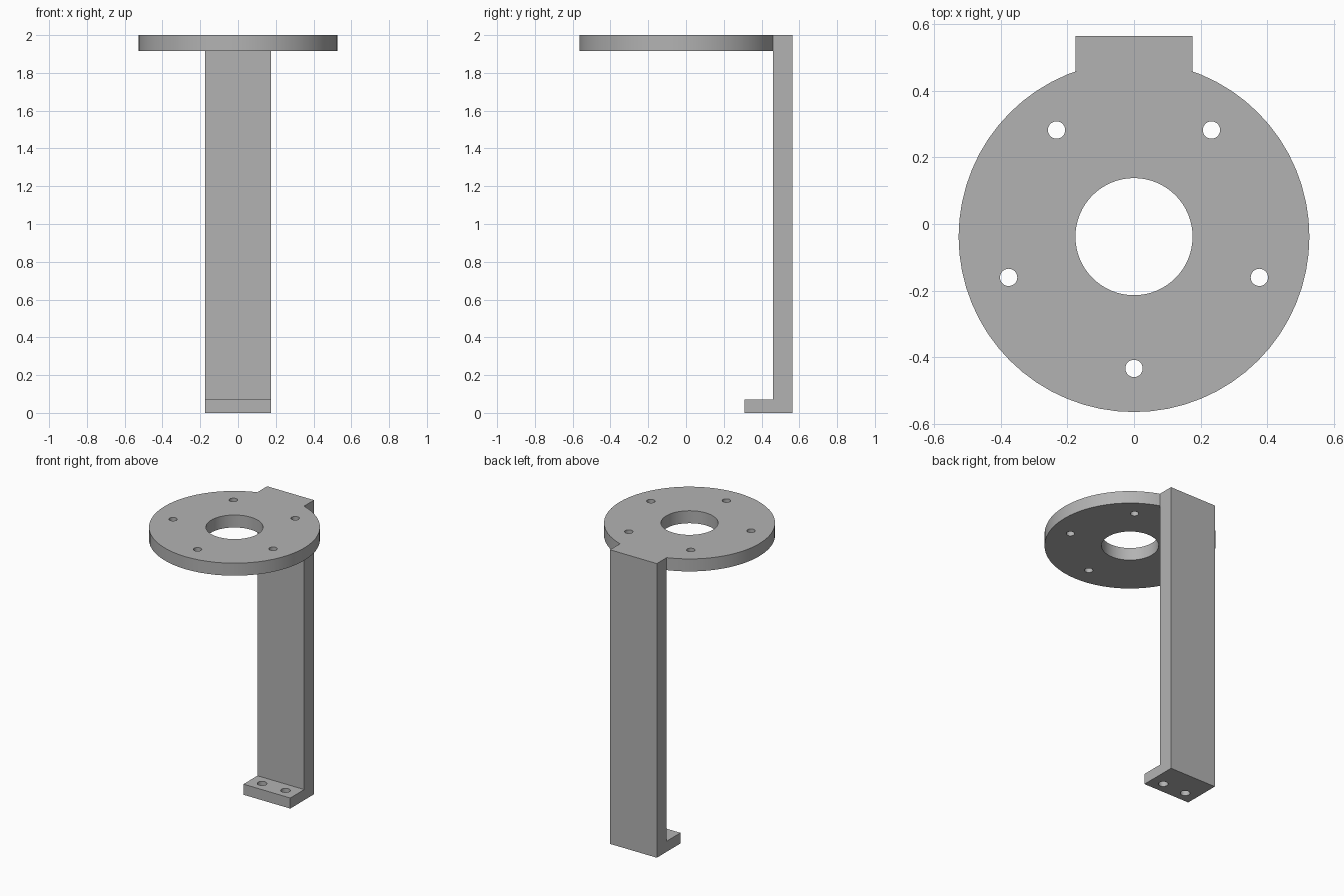
import bpy
import bmesh
from math import sin, cos, tau, radians
from mathutils import Matrix

cube = bpy.data.objects.get("Cube")
if cube:
    bpy.data.objects.remove(cube, do_unlink=True)

TOP = 2.0
PLATE_Y, PLATE_R, PLATE_BOTTOM = -0.038, 0.527, 1.915
HALF_W = 0.176
POST_FRONT, BACK = 0.46, 0.565
FOOT_FRONT, FOOT_TOP = 0.31, 0.072

grey = bpy.data.materials.new("plain grey")
grey.use_nodes = True
colour = (0.45, 0.45, 0.45, 1)
grey.diffuse_color = colour
grey.node_tree.nodes["Principled BSDF"].inputs["Base Color"].default_value = colour


def finish(bm, name):
    bmesh.ops.recalc_face_normals(bm, faces=bm.faces)
    mesh = bpy.data.meshes.new(name)
    bm.to_mesh(mesh)
    bm.free()
    mesh.materials.append(grey)
    obj = bpy.data.objects.new(name, mesh)
    bpy.context.collection.objects.link(obj)
    return obj


def add_cylinder(bm, x, y, low, high, radius, sides):
    bmesh.ops.create_cone(bm, cap_ends=True, segments=sides, radius1=radius,
                          radius2=radius, depth=high - low,
                          matrix=Matrix.Translation((x, y, (low + high) / 2)))


def boolean(target, tool, operation):
    mod = target.modifiers.new(operation.lower(), "BOOLEAN")
    mod.operation = operation
    mod.solver = "EXACT"
    mod.object = tool
    bpy.context.view_layer.objects.active = target
    bpy.ops.object.modifier_apply(modifier=mod.name)
    bpy.data.objects.remove(tool, do_unlink=True)


# Upright post with its foot, one L-shaped side profile pulled across the width
profile = [(FOOT_FRONT, 0), (BACK, 0), (BACK, TOP), (POST_FRONT, TOP),
           (POST_FRONT, FOOT_TOP), (FOOT_FRONT, FOOT_TOP)]
bm = bmesh.new()
side = bm.faces.new([bm.verts.new((-HALF_W, y, z)) for y, z in profile])
pulled = bmesh.ops.extrude_face_region(bm, geom=[side])["geom"]
bmesh.ops.translate(bm, vec=(2 * HALF_W, 0, 0),
                    verts=[v for v in pulled if isinstance(v, bmesh.types.BMVert)])
bracket = finish(bm, "mounting_bracket")

# Round top plate
bm = bmesh.new()
add_cylinder(bm, 0, PLATE_Y, PLATE_BOTTOM, TOP, PLATE_R, 64)
boolean(bracket, finish(bm, "round_plate"), "UNION")

# Centre opening, five bolt holes in the plate and two screw holes in the foot
bm = bmesh.new()
add_cylinder(bm, 0, PLATE_Y, PLATE_BOTTOM - 0.1, TOP + 0.1, HALF_W, 64)
for i in range(5):
    a = radians(-90) + i * tau / 5
    add_cylinder(bm, 0.396 * cos(a), PLATE_Y + 0.396 * sin(a),
                 PLATE_BOTTOM - 0.1, TOP + 0.1, 0.026, 32)
for x in (-HALF_W / 2, HALF_W / 2):
    add_cylinder(bm, x, (FOOT_FRONT + POST_FRONT) / 2, -0.1, FOOT_TOP + 0.1, 0.03, 32)
boolean(bracket, finish(bm, "hole_cutters"), "DIFFERENCE")

# Smooth round walls, crisp edges
bpy.ops.object.select_all(action="DESELECT")
bracket.select_set(True)
bpy.context.view_layer.objects.active = bracket
bpy.ops.object.shade_smooth_by_angle(angle=radians(30))
